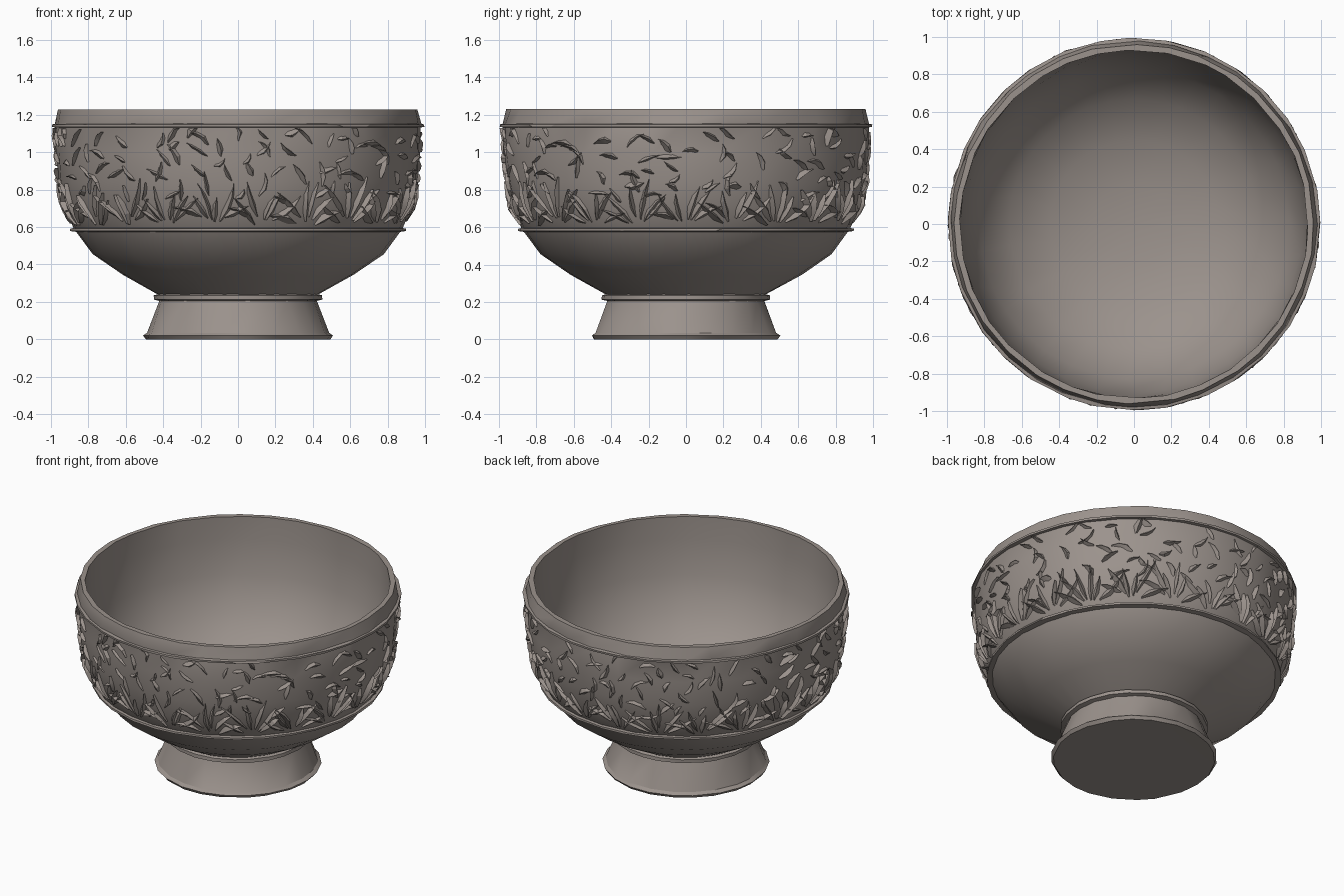
import bpy, bmesh, math, random
from mathutils import Vector

random.seed(7)
cube = bpy.data.objects.get("Cube")
if cube:
    bpy.data.objects.remove(cube, do_unlink=True)

stone = bpy.data.materials.new("warm_grey_stone")
stone.use_nodes = True
colour = (0.33, 0.29, 0.265, 1)
stone.diffuse_color = colour
stone.node_tree.nodes["Principled BSDF"].inputs["Base Color"].default_value = colour


def finish(bm, name, angle):
    bmesh.ops.recalc_face_normals(bm, faces=bm.faces)
    mesh = bpy.data.meshes.new(name)
    bm.to_mesh(mesh)
    bm.free()
    mesh.materials.append(stone)
    obj = bpy.data.objects.new(name, mesh)
    bpy.context.collection.objects.link(obj)
    bpy.ops.object.select_all(action="DESELECT")
    obj.select_set(True)
    bpy.context.view_layer.objects.active = obj
    bpy.ops.object.shade_smooth_by_angle(angle=math.radians(angle))
    return obj


def lathe(name, profile, sides, wobble=0.0, closed=False):
    """Turn a (radius, height) profile around z, with slight hand-carved wobble."""
    bm = bmesh.new()
    rings = []
    for r, z in profile:
        if r == 0:
            rings.append([bm.verts.new((0, 0, z))] * sides)
            continue
        ring = []
        for i in range(sides):
            a = math.tau * (i + random.uniform(-wobble, wobble) * 8) / sides
            rr = r - random.uniform(0, wobble) * 0.2
            ring.append(bm.verts.new((rr * math.cos(a), rr * math.sin(a), z)))
        rings.append(ring)
    pairs = list(zip(rings, rings[1:]))
    if closed:
        pairs.append((rings[-1], rings[0]))
    for lo, hi in pairs:
        for i in range(sides):
            j = (i + 1) % sides
            quad = list(dict.fromkeys((lo[i], lo[j], hi[j], hi[i])))
            bm.faces.new(quad)
    return finish(bm, name, 28)


# Outer wall of the carved frieze
WALL = [(0.88, 0.59), (0.93, 0.7), (0.963, 0.84), (0.977, 1.0), (0.98, 1.14)]


def wall_radius(z):
    for (r0, z0), (r1, z1) in zip(WALL, WALL[1:]):
        if z <= z1:
            return r0 + (r1 - r0) * (z - z0) / (z1 - z0)
    return WALL[-1][0]


# Bowl: underside, frieze wall, rim and hollow inside
underside = [(0, 0.24), (0.43, 0.24), (0.62, 0.345), (0.78, 0.455)]
rim = [(0.982, 1.15), (0.963, 1.23), (0.933, 1.23)]
inside = [(0.93, 1.08), (0.905, 0.85), (0.83, 0.63), (0.67, 0.45),
          (0.45, 0.345), (0.22, 0.3), (0, 0.29)]
lathe("bowl", underside + WALL + rim + inside, 32, 0.025)

# Flared foot, flat underneath
lathe("foot", [(0, 0.004), (0.495, 0), (0.51, 0.02), (0.49, 0.035),
               (0.425, 0.205), (0.41, 0.25), (0, 0.25)], 22, 0.02)


# Raised ring mouldings
def moulding(name, r, z, h, sides):
    lathe(name, [(r - 0.05, z), (r, z + h * 0.25), (r, z + h * 0.7),
                 (r - 0.05, z + h)], sides, 0.02, closed=True)


moulding("foot_collar", 0.452, 0.2, 0.05, 24)
moulding("lower_band", 0.9, 0.572, 0.028, 32)
moulding("upper_band", 0.997, 1.128, 0.03, 32)


# Carved foliage, each leaf a bent ridge lying on the wall
def on_wall(angle, z, lift):
    z = min(max(z, 0.6), 1.13)
    r = wall_radius(z) + lift
    return Vector((r * math.cos(angle), r * math.sin(angle), z))


def leaf(bm, angle, z, heading, length, width, bend, lift):
    """Grow a tapering leaf from a point on the wall."""
    rows = []
    u = v = 0.0
    steps = 3
    for k in range(steps + 1):
        t = k / steps
        h = heading + bend * t
        half = width * (0.25, 1.0, 0.75, 0.04)[k]
        high = lift * (0.3, 0.8, 1.0, 0.5)[k]
        row = []
        for side, rise in ((-1, -0.012), (-0.35, high), (1, -0.012)):
            x = u - math.sin(h) * half * side
            y = v + math.cos(h) * half * side
            row.append(bm.verts.new(on_wall(angle + x / 0.96, z + y, rise)))
        rows.append(row)
        u += math.cos(h) * length / steps
        v += math.sin(h) * length / steps
    for a, b in zip(rows, rows[1:]):
        for i in range(2):
            bm.faces.new((a[i], a[i + 1], b[i + 1], b[i]))


foliage = bmesh.new()
up = math.pi / 2

# Fanned clumps springing from the lower band
CLUMPS = 22
for c in range(CLUMPS):
    centre = math.tau * c / CLUMPS
    for spread in (-1.15, -0.75, -0.35, 0.1, 0.5, 0.95):
        s = spread + random.uniform(-0.15, 0.15)
        leaf(foliage, centre + s * 0.06, 0.61 + random.uniform(0, 0.05), up - s,
             random.uniform(0.13, 0.23), random.uniform(0.016, 0.026),
             random.uniform(-0.7, 0.7), random.uniform(0.015, 0.026))

# Scattered scrolling leaves, thinning toward the upper band
COLUMNS = 44
for row, height in enumerate((0.76, 0.84, 0.92, 1.0, 1.06)):
    for c in range(COLUMNS):
        if random.random() < 0.06 * row:
            continue
        a = math.tau * (c + 0.5 * (row % 2) + random.uniform(-0.35, 0.35)) / COLUMNS
        lean = random.choice((-1, 1)) * random.uniform(0.1, 1.5)
        leaf(foliage, a, height + random.uniform(-0.035, 0.035), up + lean,
             random.uniform(0.07, 0.14), random.uniform(0.013, 0.024),
             random.uniform(-1.3, 1.3), random.uniform(0.011, 0.02))

# Face every leaf outward
bmesh.ops.recalc_face_normals(foliage, faces=foliage.faces)
carving = finish(foliage, "carved_leaves", 25)
bm = bmesh.new()
bm.from_mesh(carving.data)
for f in bm.faces:
    c = f.calc_center_median()
    if f.normal.x * c.x + f.normal.y * c.y < 0:
        f.normal_flip()
bm.to_mesh(carving.data)
bm.free()
